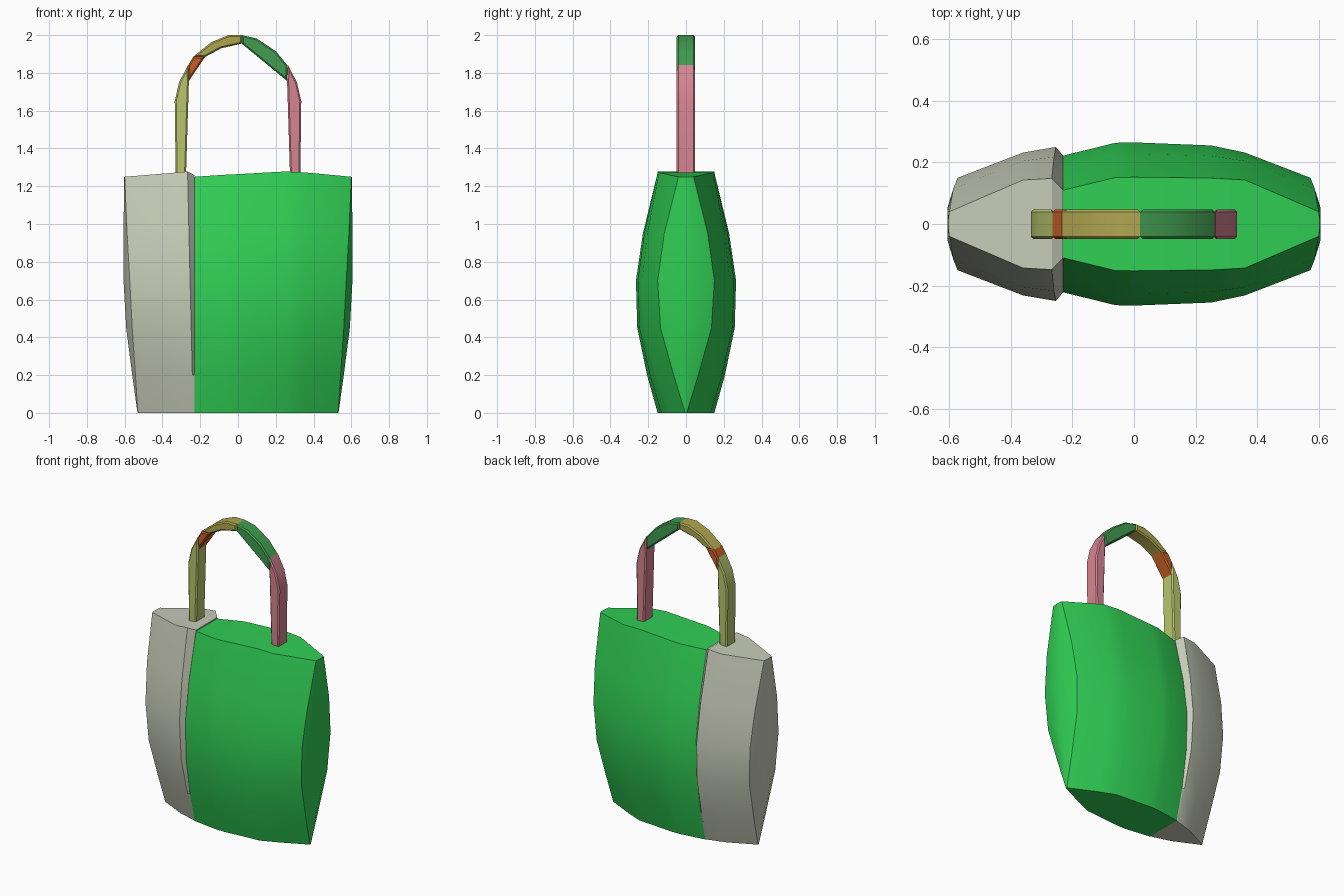
import bpy, bmesh, math

cube = bpy.data.objects.get("Cube")
if cube:
    bpy.data.objects.remove(cube, do_unlink=True)


def material(name, rgb):
    m = bpy.data.materials.new(name)
    m.use_nodes = True
    m.diffuse_color = (*rgb, 1)
    bsdf = m.node_tree.nodes["Principled BSDF"]
    bsdf.inputs["Base Color"].default_value = (*rgb, 1)
    bsdf.inputs["Roughness"].default_value = 0.7
    return m


GREEN = material("bright green", (0.03, 0.62, 0.09))
GREY = material("warm grey", (0.57, 0.60, 0.48))
LIME = material("pale lime", (0.48, 0.56, 0.155))
ORANGE = material("burnt orange", (0.56, 0.115, 0.02))
OLIVE = material("olive", (0.43, 0.38, 0.08))
FOREST = material("leaf green", (0.054, 0.33, 0.08))
PINK = material("dusty pink", (0.66, 0.23, 0.28))


def finish(name, bm, mat, angle=30):
    bmesh.ops.recalc_face_normals(bm, faces=bm.faces[:])
    mesh = bpy.data.meshes.new(name)
    bm.to_mesh(mesh)
    bm.free()
    mesh.materials.append(mat)
    ob = bpy.data.objects.new(name, mesh)
    bpy.context.collection.objects.link(ob)
    bpy.ops.object.select_all(action="DESELECT")
    bpy.context.view_layer.objects.active = ob
    ob.select_set(True)
    bpy.ops.object.shade_smooth_by_angle(angle=math.radians(angle))
    return ob


def loft(name, levels, mat):
    """Skin stacked half outlines of (x, y, z), mirrored front to back, and cap them."""
    bm = bmesh.new()
    back = [[bm.verts.new(p) for p in row] for row in levels]
    front = [[bm.verts.new((x, -y, z)) for x, y, z in row] for row in levels]
    n = len(levels[0])
    for a in range(len(levels) - 1):
        for g in (back, front):
            for i in range(n - 1):
                bm.faces.new((g[a][i], g[a][i + 1], g[a + 1][i + 1], g[a + 1][i]))
        for i in (0, n - 1):
            bm.faces.new((back[a][i], back[a + 1][i], front[a + 1][i], front[a][i]))
    for a in (0, len(levels) - 1):
        for i in range(n - 1):
            bm.faces.new((back[a][i], back[a][i + 1], front[a][i + 1], front[a][i]))
    return finish(name, bm, mat)


# Bag heights: z, end x, end corner x, end corner y, quarter depth, middle depth, seam depth
BAG = [
    (0.00, 0.532, 0.530, 0.004, 0.085, 0.150, 0.125),
    (0.20, 0.560, 0.543, 0.065, 0.155, 0.206, 0.175),
    (0.45, 0.592, 0.560, 0.135, 0.220, 0.258, 0.215),
    (0.70, 0.606, 0.573, 0.150, 0.232, 0.265, 0.222),
    (0.95, 0.606, 0.587, 0.115, 0.205, 0.228, 0.185),
    (1.25, 0.603, 0.600, 0.040, 0.143, 0.152, 0.110),
]

green_levels, grey_levels = [], []
for z, xe, xc, yc, yq, ym, ys in BAG:
    lift = 0.028 if z > 1.2 else 0      # top is raised under the handle ends
    green_levels.append([
        (xe, yc * 0.35, z), (xc, yc, z), (0.36, yq, z + lift * 0.8),
        (0.25, yq * 0.3 + ym * 0.7, z + lift), (0.0, ym, z + lift * 0.5),
        (-0.06, ym * 0.995, z + lift * 0.4), (-0.23, ys, z)])
    edge = -0.237 - 0.03 * z / 1.25
    grey_levels.append([
        (-xe, yc * 0.35, z), (-xc, yc, z), (-0.36, yq, z + lift * 0.7),
        (edge, yq * 0.45 + ym * 0.55, z + lift), (-0.23, ys, z + lift * 0.3)])

loft("bag_body", green_levels, GREEN)
loft("bag_side_panel", grey_levels, GREY)


def strap(name, outline, mat):
    """Side outline in x, z given depth and a slight chamfer."""
    bm = bmesh.new()
    face = bm.faces.new([bm.verts.new((x, -0.049, z)) for x, z in outline])
    out = bmesh.ops.extrude_face_region(bm, geom=[face])
    moved = [v for v in out["geom"] if isinstance(v, bmesh.types.BMVert)]
    bmesh.ops.translate(bm, verts=moved, vec=(0, 0.096, 0))
    bmesh.ops.recalc_face_normals(bm, faces=bm.faces[:])
    rims = [e for e in bm.edges
            if abs(e.verts[0].co.y - e.verts[1].co.y) < 1e-4]
    bmesh.ops.bevel(bm, geom=rims, offset=0.008, segments=1, affect="EDGES")
    return finish(name, bm, mat)


# Handle, in five coloured lengths
LEG = [(0.275, 1.265), (0.330, 1.265), (0.335, 1.65), (0.312, 1.75),
       (0.264, 1.842), (0.260, 1.755)]
strap("handle_left_leg", LEG, PINK)
strap("handle_right_leg", [(-x, z) for x, z in LEG], LIME)
strap("handle_joint", [(-0.262, 1.755), (-0.264, 1.84), (-0.235, 1.888),
                       (-0.172, 1.888)], ORANGE)
strap("handle_right_arch", [(-0.237, 1.886), (-0.14, 1.963), (-0.05, 2.0), (0.02, 2.0),
                            (0.02, 1.955), (-0.09, 1.93), (-0.175, 1.884)], OLIVE)
strap("handle_left_arch", [(0.02, 2.0), (0.10, 1.982), (0.20, 1.915), (0.262, 1.84),
                           (0.260, 1.757), (0.02, 1.955)], FOREST)
